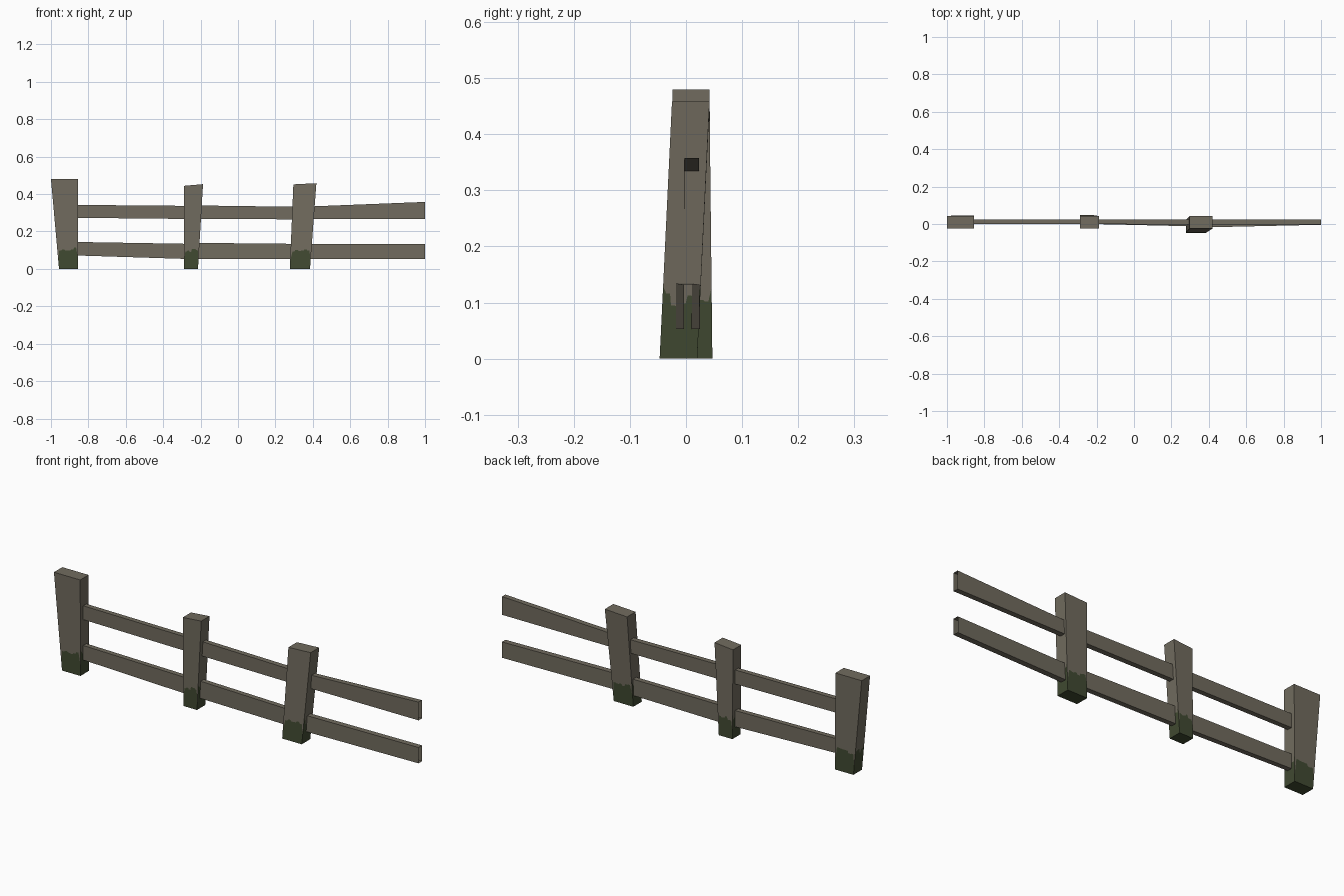
import bpy
import random

random.seed(4)
if "Cube" in bpy.data.objects:
    bpy.data.objects.remove(bpy.data.objects["Cube"], do_unlink=True)


def material(name, rgb):
    mat = bpy.data.materials.new(name)
    mat.use_nodes = True
    mat.diffuse_color = (*rgb, 1)
    bsdf = mat.node_tree.nodes["Principled BSDF"]
    bsdf.inputs["Base Color"].default_value = (*rgb, 1)
    bsdf.inputs["Roughness"].default_value = 0.9
    return mat


WOOD = material("weathered wood", (0.165, 0.148, 0.113))
MOSS = material("dark moss", (0.052, 0.068, 0.031))


def build(name, verts, faces, slots):
    mesh = bpy.data.meshes.new(name)
    mesh.from_pydata(verts, [], faces)
    mesh.materials.append(WOOD)
    mesh.materials.append(MOSS)
    for poly, slot in zip(mesh.polygons, slots):
        poly.material_index = slot
    obj = bpy.data.objects.new(name, mesh)
    bpy.context.collection.objects.link(obj)


def ring(x0, x1, y0, y1, z0, z1):
    """Four corners, counter-clockwise from the front -x corner."""
    return [(x0, y0, z0), (x1, y0, z1), (x1, y1, z1), (x0, y1, z0)]


def mix(a, b, t):
    return tuple(p + (q - p) * t for p, q in zip(a, b))


def post(name, foot, head):
    """Tapered post; each side is split by a ragged moss line."""
    verts, faces, slots = list(foot) + list(head), [(3, 2, 1, 0), (4, 5, 6, 7)], [1, 0]
    steps = 7
    for i in range(4):
        j = (i + 1) % 4
        broad = i % 2 == 0
        line = []
        for k in range(steps + 1):
            edge = k in (0, steps)
            if broad:
                level = random.uniform(0.06, 0.12) if edge else random.uniform(0.2, 0.24)
            else:
                level = 0.28 if edge else random.uniform(0.2, 0.26)
            # stepped streaks: drop sharply between neighbouring columns
            for u in ([k / steps] if edge else [(k - 0.35) / steps, (k + 0.35) / steps]):
                line.append(len(verts))
                verts.append(mix(mix(foot[i], head[i], level), mix(foot[j], head[j], level), u))
        faces.append([i, j] + line[::-1])
        faces.append(line + [4 + j, 4 + i])
        slots += [1, 0]
    build(name, verts, faces, slots)


def rail(name, start, end):
    """Hollow board, open at both ends; each end is (x, y0, y1, z0, z1)."""
    verts = []
    for x, y0, y1, z0, z1 in (start, end):
        verts += [(x, y0, z0), (x, y1, z0), (x, y1, z1), (x, y0, z1)]
    faces = [(i, 4 + i, 4 + (i + 1) % 4, (i + 1) % 4) for i in range(4)]
    faces = [f[::-1] for f in faces]
    build(name, verts, faces, [0] * 4)


# Posts
post("right_end_post",
     ring(-0.957, -0.855, -0.022, 0.046, 0, 0),
     ring(-1.0, -0.855, -0.024, 0.042, 0.48, 0.48))
post("middle_post",
     ring(-0.289, -0.214, -0.018, 0.047, 0, 0),
     ring(-0.289, -0.187, -0.023, 0.042, 0.444, 0.453))
post("left_post",
     ring(0.277, 0.385, -0.047, 0.02, 0, 0),
     ring(0.296, 0.419, -0.025, 0.042, 0.452, 0.458))

# Upper rails
rail("upper_rail_right", (-0.86, 0, 0.025, 0.273, 0.342), (-0.27, 0, 0.025, 0.267, 0.337))
rail("upper_rail_middle", (-0.21, 0, 0.025, 0.267, 0.339), (0.31, -0.004, 0.023, 0.265, 0.332))
rail("upper_rail_left", (0.39, -0.004, 0.023, 0.267, 0.334), (1.0, -0.003, 0.023, 0.267, 0.358))

# Lower rails
rail("lower_rail_right", (-0.87, 0, 0.025, 0.072, 0.144), (-0.27, 0, 0.025, 0.053, 0.134))
rail("lower_rail_middle", (-0.22, 0, 0.025, 0.053, 0.139), (0.3, -0.012, 0.014, 0.053, 0.134))
rail("lower_rail_left", (0.38, -0.018, 0.01, 0.053, 0.134), (1.0, -0.004, 0.024, 0.053, 0.132))
